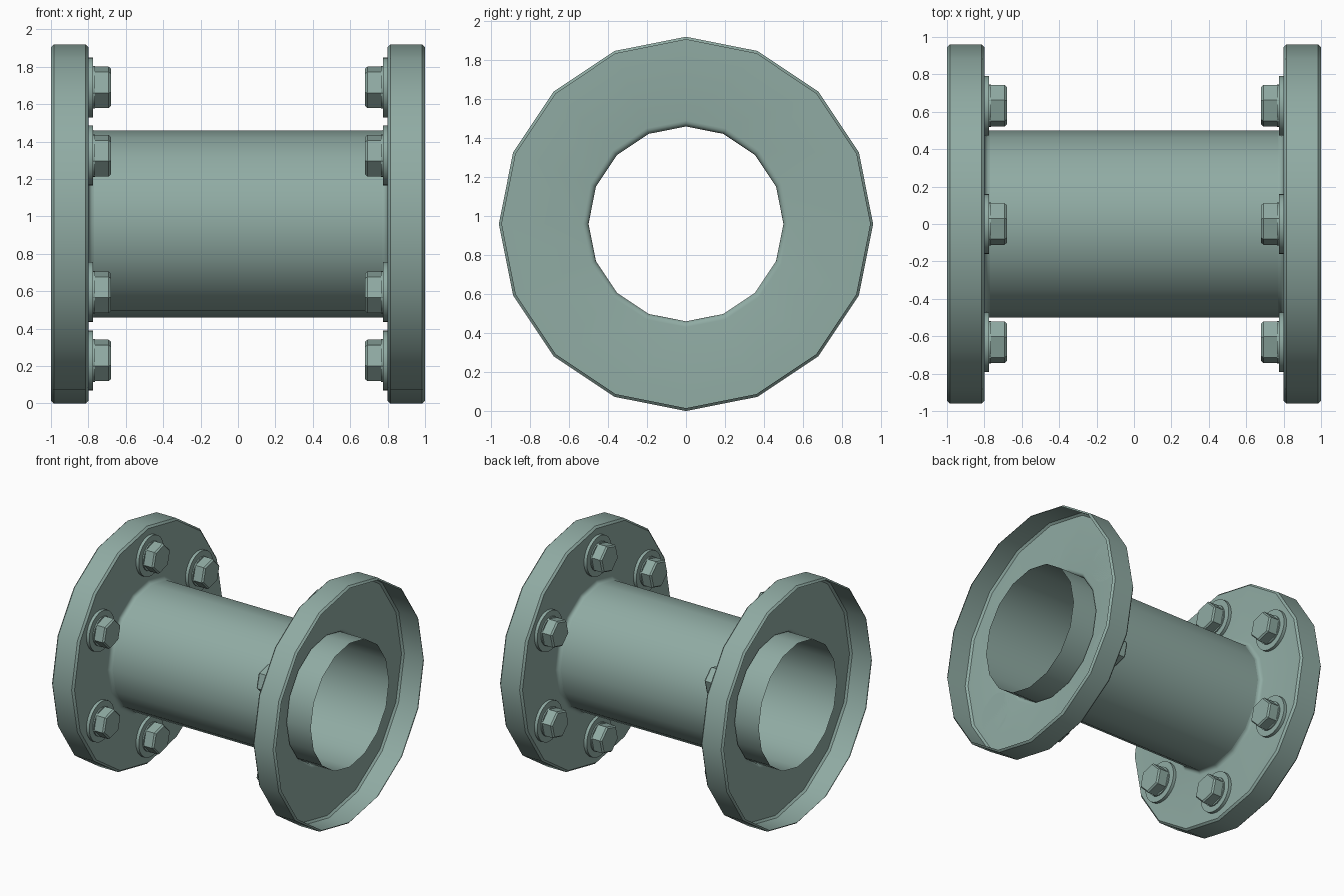
import bpy, bmesh, math

cube = bpy.data.objects.get("Cube")
if cube:
    bpy.data.objects.remove(cube)

CENTER_Z = 0.96
PIPE_R = 0.5
FLANGE_R = 0.96
FACE_X = 0.8       # bolted face of each flange
FILLET = 0.03
EDGE = 0.015

paint = bpy.data.materials.new("grey green paint")
paint.use_nodes = True
colour = (0.28, 0.41, 0.37, 1)
paint.diffuse_color = colour
paint.node_tree.nodes["Principled BSDF"].inputs["Base Color"].default_value = colour


def finish(name, bm, location):
    mesh = bpy.data.meshes.new(name)
    bm.to_mesh(mesh)
    bm.free()
    mesh.materials.append(paint)
    obj = bpy.data.objects.new(name, mesh)
    obj.location = location
    bpy.context.collection.objects.link(obj)
    bpy.ops.object.select_all(action='DESELECT')
    obj.select_set(True)
    bpy.context.view_layer.objects.active = obj
    bpy.ops.object.shade_smooth_by_angle(angle=math.radians(30))
    return obj


def lathe(name, profile, sides, location, offset=0, caps=False):
    """Revolve (x, radius) points around the x axis."""
    bm = bmesh.new()
    rings = []
    for x, r in profile:
        angles = [offset + math.tau * i / sides for i in range(sides)]
        rings.append([bm.verts.new((x, r * math.cos(a), r * math.sin(a))) for a in angles])
    for a, b in zip(rings, rings[1:]):
        for i in range(sides):
            j = (i + 1) % sides
            bm.faces.new((a[i], a[j], b[j], b[i]))
    if caps:
        bm.faces.new(rings[0])
        bm.faces.new(rings[-1])
    bmesh.ops.recalc_face_normals(bm, faces=bm.faces)
    return finish(name, bm, location)


# Straight pipe, open at both ends
lathe("pipe", [(-1, PIPE_R), (-FACE_X, PIPE_R), (FACE_X, PIPE_R), (1, PIPE_R)],
      16, (0, 0, CENTER_Z))

# Flange shell: hollow on the outside, filleted into the pipe
flange = [(1, FLANGE_R - EDGE), (1 - EDGE, FLANGE_R),
          (FACE_X + EDGE, FLANGE_R), (FACE_X, FLANGE_R - EDGE)]
for k in range(5):
    a = math.pi / 2 * k / 4
    flange.append((FACE_X - FILLET * (1 - math.cos(a)),
                   PIPE_R + FILLET * (1 - math.sin(a))))

# Bolt parts measured from the flange face
washer = [(0, 0.16), (-0.025, 0.16)]
collar = [(-0.025, 0.114), (-0.035, 0.114)]
head = [(-0.025, 0.115), (-0.108, 0.115), (-0.12, 0.104)]

for side, label in ((1, "left"), (-1, "right")):
    def mirrored(points):
        return [(side * x, r) for x, r in points]

    lathe(label + "_flange", mirrored(flange), 16, (0, 0, CENTER_Z))
    for n in range(6):
        a = math.radians(30 + 60 * n)
        place = (side * FACE_X, 0.73 * math.cos(a), CENTER_Z + 0.73 * math.sin(a))
        tag = f"{label}_{n + 1}"
        lathe("washer_" + tag, mirrored(washer), 32, place, caps=True)
        lathe("bolt_collar_" + tag, mirrored(collar), 24, place, caps=True)
        lathe("bolt_head_" + tag, mirrored(head), 6, place, math.radians(15), caps=True)
